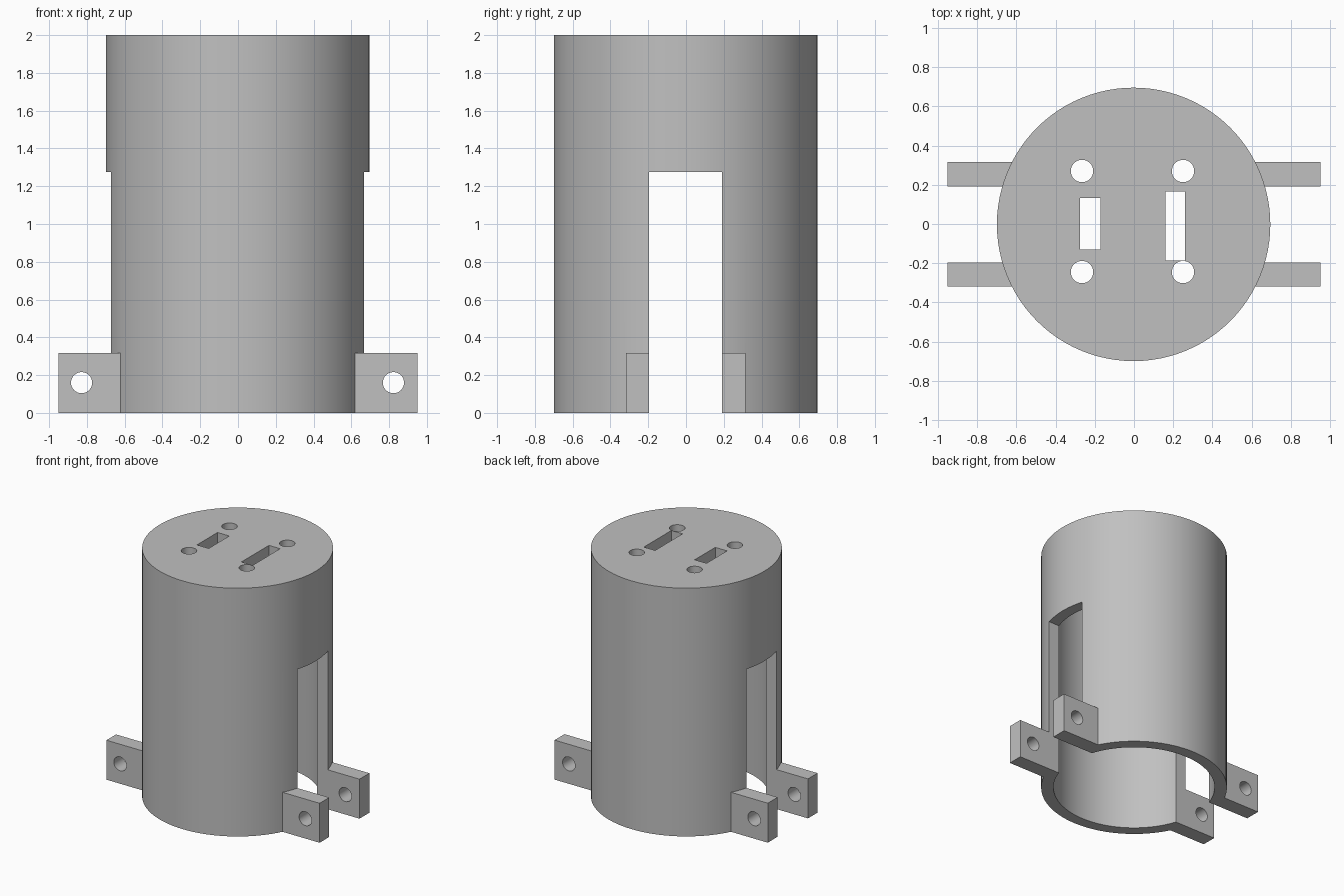
import bpy
import math

if "Cube" in bpy.data.objects:
    bpy.data.objects.remove(bpy.data.objects["Cube"], do_unlink=True)

OUTER, INNER, HEIGHT, CAP = 0.697, 0.605, 2.0, 0.1
CENTRE = -0.002

grey = bpy.data.materials.new("plain_grey")
grey.use_nodes = True
colour = (0.53, 0.53, 0.53, 1)
grey.diffuse_color = colour
grey.node_tree.nodes["Principled BSDF"].inputs["Base Color"].default_value = colour


def box(name, x0, x1, y0, y1, z0, z1):
    bpy.ops.mesh.primitive_cube_add(
        size=1, location=((x0 + x1) / 2, (y0 + y1) / 2, (z0 + z1) / 2))
    ob = bpy.context.object
    ob.name = name
    ob.scale = (x1 - x0, y1 - y0, z1 - z0)
    bpy.ops.object.transform_apply(location=True, rotation=True, scale=True)
    return ob


def cylinder(name, radius, depth, centre, sides, turn=0.0):
    bpy.ops.mesh.primitive_cylinder_add(
        vertices=sides, radius=radius, depth=depth, location=centre,
        rotation=(turn, 0, 0))
    ob = bpy.context.object
    ob.name = name
    bpy.ops.object.transform_apply(location=True, rotation=True, scale=True)
    return ob


def combine(target, tool, operation="DIFFERENCE"):
    mod = target.modifiers.new("combine", "BOOLEAN")
    mod.operation, mod.solver, mod.object = operation, "EXACT", tool
    bpy.context.view_layer.objects.active = target
    bpy.ops.object.modifier_apply(modifier=mod.name)
    bpy.data.objects.remove(tool, do_unlink=True)


# Capped tube, open at the bottom
body = cylinder("housing", OUTER, HEIGHT, (CENTRE, CENTRE, HEIGHT / 2), 96)
body.data.materials.append(grey)
bore = HEIGHT - CAP + 0.2
combine(body, cylinder("bore", INNER, bore, (CENTRE, CENTRE, bore / 2 - 0.2), 96))

# Mounting lugs, one block per side that the side opening later splits in two
for side in (-1, 1):
    x0, x1 = sorted((side * 0.58, side * 0.95))
    combine(body, box("lug", x0, x1, -0.318, 0.316, 0, 0.318), "UNION")

# Tall opening through both sides
combine(body, box("opening", -1.2, 1.2, -0.196, 0.19, -0.2, 1.275))

# Bolt holes through the lugs
for x in (-0.828, 0.823):
    combine(body, cylinder("bolt_hole", 0.056, 1, (x, 0, 0.16), 32, math.pi / 2))

# Round holes and slots in the cap
for x in (-0.265, 0.25):
    for y in (-0.245, 0.27):
        combine(body, cylinder("cap_hole", 0.057, 0.5, (x, y, HEIGHT), 32))
combine(body, box("short_slot", -0.275, -0.17, -0.13, 0.132, 1.8, 2.2))
combine(body, box("long_slot", 0.16, 0.26, -0.185, 0.165, 1.8, 2.2))

bpy.ops.object.select_all(action="DESELECT")
body.select_set(True)
bpy.context.view_layer.objects.active = body
bpy.ops.object.shade_smooth_by_angle(angle=math.radians(30))
